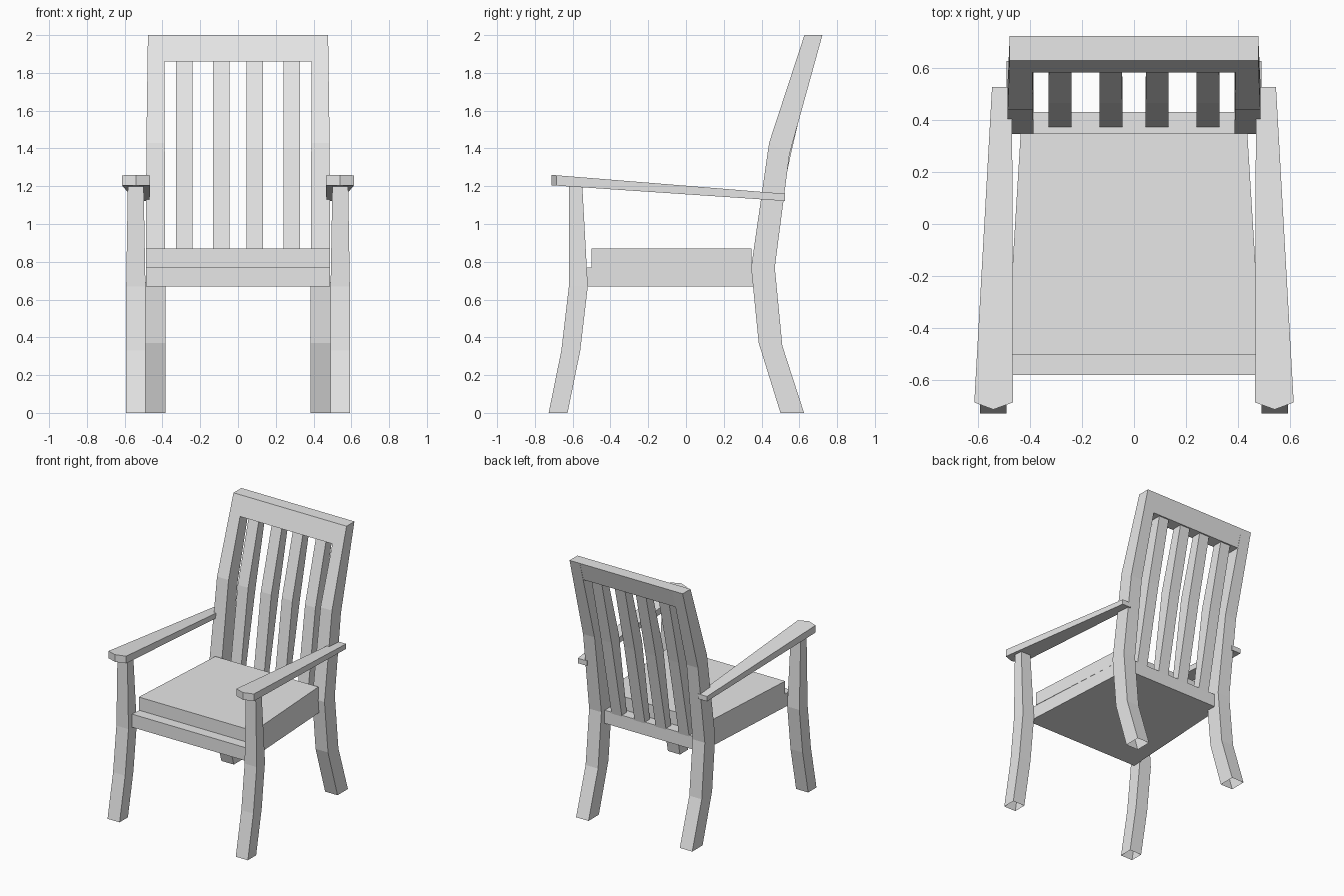
import bpy
import bmesh

if "Cube" in bpy.data.objects:
    bpy.data.objects.remove(bpy.data.objects["Cube"], do_unlink=True)

grey = bpy.data.materials.new("plain grey")
grey.use_nodes = True
grey.diffuse_color = (0.8, 0.8, 0.8, 1)
grey.node_tree.nodes["Principled BSDF"].inputs["Base Color"].default_value = (0.8, 0.8, 0.8, 1)


def loft(name, rings, mirror=False, open_start=False):
    """Skin a row of matching point loops and cap the ends."""
    bm = bmesh.new()
    loops = [[bm.verts.new(p) for p in ring] for ring in rings]
    n = len(loops[0])
    for a, b in zip(loops, loops[1:]):
        for i in range(n):
            j = (i + 1) % n
            bm.faces.new((a[i], a[j], b[j], b[i]))
    bm.faces.new(loops[-1])
    if not open_start:
        bm.faces.new(loops[0][::-1])
    bmesh.ops.recalc_face_normals(bm, faces=bm.faces)
    mesh = bpy.data.meshes.new(name)
    bm.to_mesh(mesh)
    bm.free()
    mesh.materials.append(grey)
    obj = bpy.data.objects.new(name, mesh)
    bpy.context.collection.objects.link(obj)
    if mirror:
        obj.modifiers.new("Mirror", 'MIRROR').use_clip = False
    return obj


def post(name, sections, mirror=False, open_start=False):
    """Bent bar; section = inner x, outer x, front y, front z, back y, back z."""
    rings = [[(x0, yf, zf), (x1, yf, zf), (x1, yb, zb), (x0, yb, zb)]
             for x0, x1, yf, zf, yb, zb in sections]
    return loft(name, rings, mirror, open_start)


def slab(name, front, back, bottom, top):
    """Tapered board; front and back = half width, y."""
    (wf, yf), (wb, yb) = front, back
    outline = [(-wf, yf), (wf, yf), (wb, yb), (-wb, yb)]
    return loft(name, [[(x, y, z) for x, y in outline] for z in (bottom, top)])


# Legs, with open feet
post("front_legs", [
    (0.49, 0.592, -0.727, 0, -0.627, 0),
    (0.49, 0.592, -0.66, 0.33, -0.56, 0.33),
    (0.49, 0.592, -0.62, 0.67, -0.52, 0.67),
    (0.50, 0.583, -0.62, 1.22, -0.55, 1.22)], mirror=True, open_start=True)
post("back_legs_and_posts", [
    (0.385, 0.49, 0.50, 0, 0.625, 0),
    (0.385, 0.49, 0.385, 0.37, 0.51, 0.355),
    (0.385, 0.488, 0.345, 0.77, 0.47, 0.77),
    (0.388, 0.485, 0.44, 1.43, 0.548, 1.37),
    (0.39, 0.477, 0.627, 2, 0.722, 2)], mirror=True, open_start=True)

# Seat
slab("seat_frame", (0.488, -0.58), (0.43, 0.43), 0.67, 0.77)
slab("seat_cushion", (0.487, -0.50), (0.435, 0.348), 0.77, 0.87)

# Back rest
post("top_rail", [
    (-0.39, 0.39, 0.581, 1.86, 0.681, 1.86),
    (-0.39, 0.39, 0.627, 2, 0.722, 2)])
for label, x in (("inner", 0.089), ("outer", 0.284)):
    post(label + "_slats", [
        (x - 0.044, x + 0.044, 0.37, 0.76, 0.43, 0.76),
        (x - 0.044, x + 0.044, 0.465, 1.40, 0.555, 1.37),
        (x - 0.043, x + 0.043, 0.60, 1.88, 0.675, 1.88)], mirror=True)

# Sloping armrests with a pointed nose
plan = [(0.468, 0.525), (0.465, -0.685), (0.54, -0.712), (0.613, -0.685), (0.545, 0.525)]


def arm_height(y, front, back):
    return front + (back - front) * (y + 0.712) / 1.237


loft("armrests", [[(x, y, arm_height(y, f, b)) for x, y in plan]
                  for f, b in ((1.205, 1.122), (1.26, 1.16))], mirror=True)
